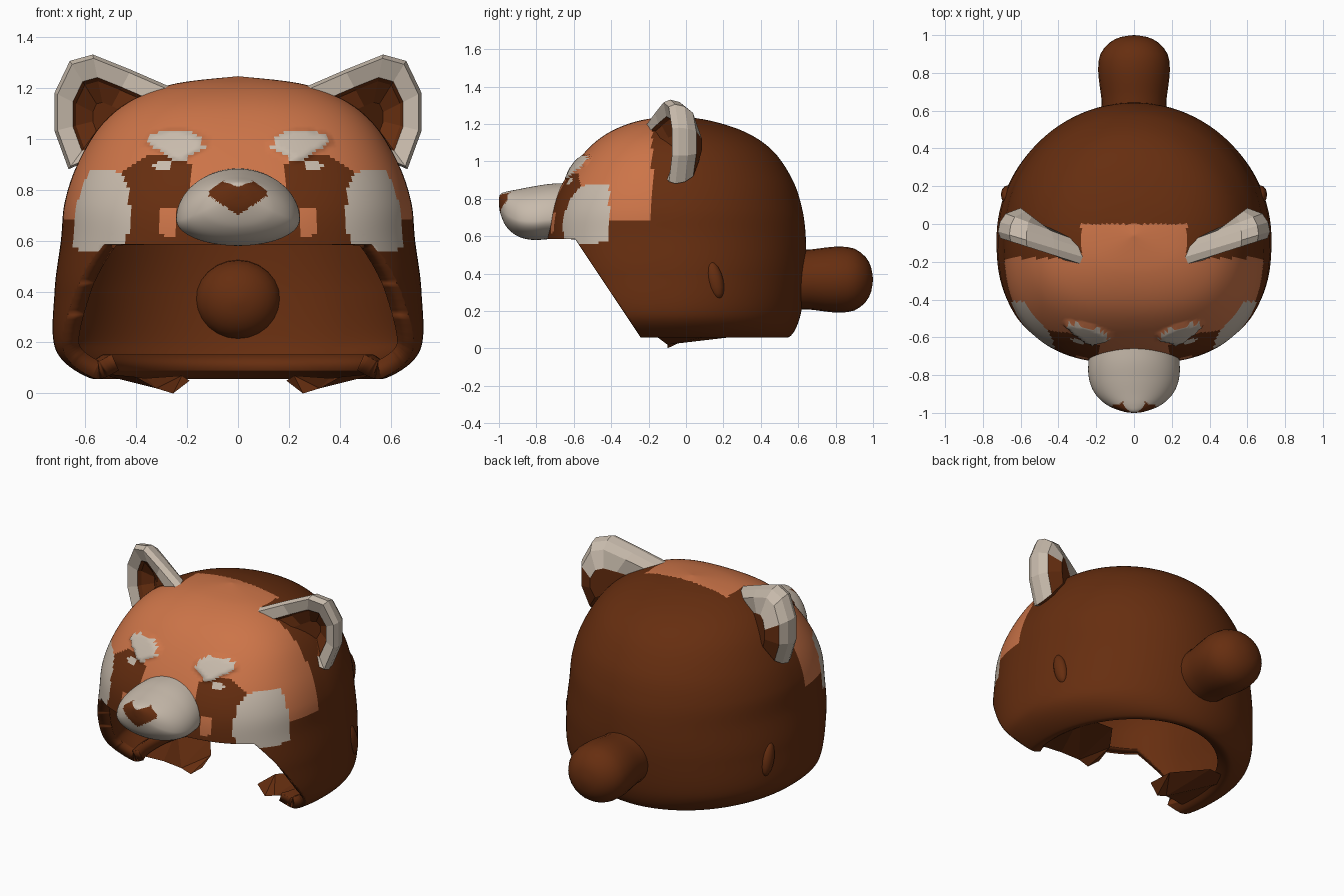
import bpy, bmesh, math
from mathutils import Vector

if "Cube" in bpy.data.objects:
    bpy.data.objects.remove(bpy.data.objects["Cube"])


def material(name, rgb):
    m = bpy.data.materials.new(name)
    m.diffuse_color = (*rgb, 1)
    m.use_nodes = True
    m.node_tree.nodes["Principled BSDF"].inputs["Base Color"].default_value = m.diffuse_color
    return m


MATS = [material("dark_brown", (.133, .027, .005)),
        material("rust_orange", (.604, .175, .065)),
        material("cream", (.578, .497, .413))]
BROWN, ORANGE, CREAM = 0, 1, 2


def finish(bm, name, colour=None, smooth=True):
    """Turn a bmesh into an object, colouring each face by its centre."""
    for f in bm.faces:
        f.smooth = smooth
        if colour:
            f.material_index = colour(f.calc_center_median())
    me = bpy.data.meshes.new(name)
    bm.to_mesh(me)
    bm.free()
    for m in MATS:
        me.materials.append(m)
    ob = bpy.data.objects.new(name, me)
    bpy.context.collection.objects.link(ob)
    return ob


def resample(rows, steps):
    """Smooth curve through rows of numbers."""
    out = []
    n = len(rows) - 1
    for i in range(n):
        p = [rows[max(0, min(n, i + k))] for k in (-1, 0, 1, 2)]
        for s in range(steps):
            t = s / steps
            out.append([.5 * (2*b + (c-a)*t + (2*a-5*b+4*c-d)*t*t + (3*b-a-3*c+d)*t**3)
                        for a, b, c, d in zip(*p)])
    out.append(list(rows[-1]))
    return out


def loft(rings, cap=False):
    bm = bmesh.new()
    vs = [[bm.verts.new(p) for p in r] for r in rings]
    n = len(rings[0])
    for a, b in zip(vs, vs[1:]):
        for i in range(n):
            j = (i + 1) % n
            bm.faces.new((a[i], a[j], b[j], b[i]))
    if cap:
        bm.faces.new(vs[-1])
    bmesh.ops.remove_doubles(bm, verts=bm.verts, dist=.0005)
    bmesh.ops.recalc_face_normals(bm, faces=bm.faces)
    return bm


# ---- hood shell: height, half width, front y, back y
HOOD = [(.09, .50, -.45, .47), (.06, .58, -.52, .55), (.17, .715, -.64, .61),
        (.40, .72, -.72, .64), (.60, .695, -.74, .64), (.75, .68, -.72, .62),
        (.90, .63, -.65, .57), (1.05, .54, -.54, .47), (1.15, .42, -.42, .33),
        (1.215, .25, -.26, .14), (1.245, 0, -.06, -.06)]


def hood_ring(row, n=192):
    z, a, yf, yb = row
    yc = -.08 if a > .3 else -.08 + (1 - a / .3) * .02
    pts = []
    for i in range(n):
        t = 2 * math.pi * i / n
        c, s = math.cos(t), math.sin(t)
        e = 2 / 2.6 if s < 0 else 1
        x = a * math.copysign(abs(c) ** e, c)
        y = yc + (yb - yc if s > 0 else yc - yf) * math.copysign(abs(s) ** e, s)
        pts.append((x, y, z))
    return pts


def blob(u, v, cu, cv, ru, rv, p=3):
    return abs((u - cu) / ru) ** p + abs((v - cv) / rv) ** p < 1


def brow(x, y, z):
    ax = abs(x)
    return y < -.3 and blob(ax, z, .25, .97, .115, .062, 2.5) and z > .905 + .6 * abs(ax - .23)


def face_paint(c):
    ax, y, z = abs(c.x), c.y, c.z
    if y > (0 if ax < .28 else -.18) or z < .565:
        return BROWN
    if y < -.3:
        if brow(*c):
            return CREAM
        if y < -.41 and blob(ax, z, .56, .72, .135, .16, 3.2):
            return CREAM
        if blob(ax, z, .295, .895, .035, .015):
            return CREAM
        if .24 < ax < .30 and .61 < z < .73:
            return ORANGE
        if .19 < ax < .46 and z < .935 - max(0, ax - .36) * .7:
            return BROWN
    return ORANGE if z > .68 else BROWN


bm = loft([hood_ring(r) for r in resample(HOOD, 13)])
# raised brows
for v in bm.verts:
    if brow(*v.co):
        v.co.y -= .02
# face opening, cut along a slope and a level line
for co, no in (((0, -.25, .07), (0, 1.5, 1)), ((0, 0, .585), (0, 0, 1))):
    bmesh.ops.bisect_plane(bm, geom=bm.verts[:] + bm.edges[:] + bm.faces[:],
                           plane_co=co, plane_no=no)
gone = []
for f in bm.faces:
    c = f.calc_center_median()
    if c.z < .585 and c.z < .07 + 1.5 * (-.25 - c.y):
        gone.append(f)
bmesh.ops.delete(bm, geom=gone, context='FACES')
hood = finish(bm, "hood", face_paint)
# plain brown lining
lining = hood.modifiers.new("lining", 'SOLIDIFY')
lining.thickness = .07
lining.offset = -1
lining.material_offset = -2
lining.material_offset_rim = -2

# ---- tail: rounded stub through the back of the hood, y and radius
TAIL = [(.45, 0), (.46, .06), (.49, .12), (.55, .165), (.66, .172), (.74, .183),
        (.82, .19), (.90, .178), (.96, .13), (.99, .07), (1.0, 0)]
bm = loft([[(r * math.cos(k * math.pi / 12), y, .368 + .93 * r * math.sin(k * math.pi / 12))
            for k in range(24)] for y, r in resample(TAIL, 2)])
finish(bm, "tail")

# ---- muzzle: y, half width, bottom, top
MUZZLE = [(-.58, .215, .59, .885), (-.72, .24, .585, .88), (-.82, .238, .58, .865),
          (-.90, .205, .60, .85), (-.96, .14, .65, .838), (-.992, .06, .72, .825),
          (-1.0, .01, .77, .80)]


def muzzle_ring(row, n=96):
    y, w, lo, hi = row
    mid = lo + .35 * (hi - lo)
    pts = []
    for i in range(n):
        c, s = math.cos(2 * math.pi * i / n), math.sin(2 * math.pi * i / n)
        pts.append((w * c, y, mid + s * (hi - mid if s > 0 else mid - lo)))
    return pts


def nose_paint(c):
    ax = abs(c.x)
    top = min(.81 + .4 * ax, .875 - .7 * ax)
    return BROWN if c.y < -.86 and ax < .115 and .70 + .65 * ax < c.z < top else CREAM


bm = loft([muzzle_ring(r) for r in resample(MUZZLE, 10)], cap=True)
finish(bm, "muzzle", nose_paint)

# ---- ears: cupped, low-poly, with pale rims
EAR = [(.27, 1.205), (.42, 1.27), (.57, 1.33), (.66, 1.305), (.72, 1.18),
       (.72, 1.03), (.665, .88), (.55, .93), (.40, 1.06)]


def ear_ring(scale, dy, side):
    cx, cz = .52, 1.08
    return [(side * (cx + (x - cx) * scale), -.21 + .3 * (x - .27) + dy, cz + (z - cz) * scale)
            for x, z in EAR]


for side, name in ((-1, "left_ear"), (1, "right_ear")):
    rings = [(.25, .07), (.58, .035), (.64, .015), (.94, .0), (1, .035), (.95, .085),
             (.8, .13), (.4, .16)]
    bm = loft([ear_ring(s, d, side) for s, d in rings], cap=True)
    bm.faces.new([v for v in bm.verts][:len(EAR)])
    bmesh.ops.recalc_face_normals(bm, faces=bm.faces)
    n = len(EAR)
    for i, f in enumerate(bm.faces):
        band = i // n
        c = f.calc_center_median()
        pale_back = 4 <= band <= 6 and i < 7 * n and (c.z > 1.17 or abs(c.x) > .64)
        f.material_index = CREAM if 2 <= band <= 3 or pale_back else BROWN
    finish(bm, name, smooth=False)

# ---- small side knobs and inward flaps under the rim
FLAP = [(.55, -.20, .08), (.56, .20, .08), (.36, .24, .06), (.22, .05, .07),
        (.19, -.08, .05), (.255, -.10, 0), (.32, -.10, .02), (.40, -.16, .065)]
for side, name in ((-1, "left"), (1, "right")):
    bm = bmesh.new()
    bmesh.ops.create_uvsphere(bm, u_segments=12, v_segments=8, radius=1)
    for v in bm.verts:
        v.co = Vector((side * (.67 + .035 * v.co.x), .155 + .045 * v.co.y - .02 * v.co.z,
                       .365 + .1 * v.co.z))
    bmesh.ops.recalc_face_normals(bm, faces=bm.faces)
    finish(bm, name + "_knob")
    bm = bmesh.new()
    bm.faces.new([bm.verts.new((side * x, y, z)) for x, y, z in FLAP])
    bmesh.ops.triangulate(bm, faces=bm.faces)
    finish(bm, name + "_flap", smooth=False)
